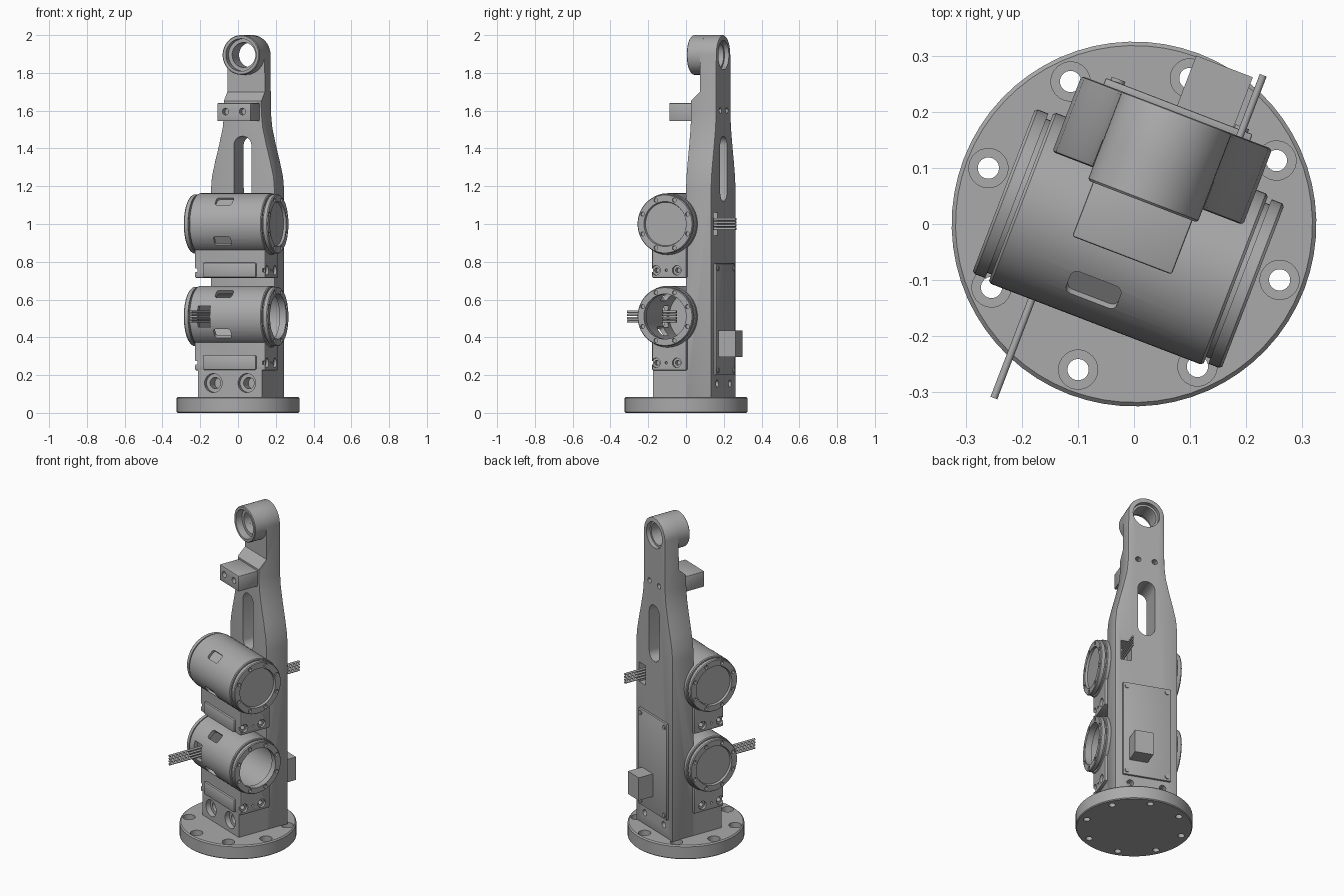
import bpy, bmesh, math
from mathutils import Matrix, Vector

if "Cube" in bpy.data.objects:
    bpy.data.objects.remove(bpy.data.objects["Cube"])

TURN = Matrix.Rotation(math.radians(-21), 4, 'Z')   # whole arm is turned on its base
metal = bpy.data.materials.new("grey_metal")
metal.use_nodes = True
GREY = (0.4, 0.4, 0.4, 1)
metal.diffuse_color = GREY
metal.node_tree.nodes["Principled BSDF"].inputs["Base Color"].default_value = GREY
AXIS = {'x': Matrix.Rotation(math.pi / 2, 4, 'Y'),
        'y': Matrix.Rotation(math.pi / 2, 4, 'X'), 'z': Matrix()}


# Shape helpers: each adds one closed solid to a bmesh
def box(bm, x, y, z, m=Matrix()):
    mid = Vector([(a + b) / 2 for a, b in (x, y, z)])
    size = [b - a for a, b in (x, y, z)]
    return bmesh.ops.create_cube(bm, size=1, matrix=m @ Matrix.Translation(mid) @ Matrix.Diagonal(size + [1]))


def rod(bm, axis, centre, r, length, seg=24):
    bmesh.ops.create_cone(bm, cap_ends=True, segments=seg, radius1=r, radius2=r, depth=length,
                          matrix=Matrix.Translation(centre) @ AXIS[axis])


def prism(bm, points, sweep):
    face = bm.faces.new([bm.verts.new(p) for p in points])
    new = bmesh.ops.extrude_face_region(bm, geom=[face])["geom"]
    bmesh.ops.translate(bm, vec=sweep, verts=[g for g in new if isinstance(g, bmesh.types.BMVert)])
    bmesh.ops.recalc_face_normals(bm, faces=bm.faces)


def lathe(bm, profile, centre, axis, closed=False, seg=64):
    """Revolve (along, radius) points about an axis through centre."""
    side = Vector((0, 0, 1)) if axis != 'z' else Vector((1, 0, 0))
    way = {'x': Vector((1, 0, 0)), 'y': Vector((0, 1, 0)), 'z': Vector((0, 0, 1))}[axis]
    c = Vector(centre)
    vs = [bm.verts.new(c + way * a + side * r) for a, r in profile]
    pairs = list(zip(vs, vs[1:])) + ([(vs[-1], vs[0])] if closed else [])
    es = [bm.edges.new(p) for p in pairs]
    bmesh.ops.spin(bm, geom=vs + es, cent=c, axis=way, angle=2 * math.pi, steps=seg, use_merge=True)
    bmesh.ops.remove_doubles(bm, verts=bm.verts, dist=1e-5)
    bmesh.ops.recalc_face_normals(bm, faces=bm.faces)


def soften(bm, width):
    es = [e for e in bm.edges if e.calc_face_angle(0) > 0.7]
    bmesh.ops.bevel(bm, geom=es, offset=width, segments=2, profile=0.5, affect='EDGES')


def make(name, bm, cut=None):
    """Turn a bmesh into an object, with an optional cutter bmesh."""
    def obj_from(b, n):
        me = bpy.data.meshes.new(n)
        b.to_mesh(me)
        b.free()
        ob = bpy.data.objects.new(n, me)
        bpy.context.collection.objects.link(ob)
        ob.matrix_world = TURN
        return ob
    ob = obj_from(bm, name)
    ob.data.materials.append(metal)
    if cut:
        tool = obj_from(cut, name + "_cutter")
        tool.hide_render = True
        mod = ob.modifiers.new("cut", 'BOOLEAN')
        mod.operation, mod.solver, mod.object, mod.use_self = 'DIFFERENCE', 'EXACT', tool, True
        bpy.context.view_layer.update()
        done = bpy.data.meshes.new_from_object(ob.evaluated_get(bpy.context.evaluated_depsgraph_get()))
        ob.modifiers.clear()
        ob.data = done
        bpy.data.objects.remove(tool)
    bpy.ops.object.select_all(action='DESELECT')
    ob.select_set(True)
    bpy.context.view_layer.objects.active = ob
    bpy.ops.object.shade_smooth_by_angle(angle=math.radians(32))
    return ob


LOW, HIGH, AXIS_Y = 0.51, 1.0, -0.028     # motor housing centres
FRONT, BACK, HALF = 0.068, 0.213, 0.182   # column faces

# Round base flange with counterbored bolt holes
bm, cut = bmesh.new(), bmesh.new()
lathe(bm, [(0, 0), (0, .32), (.005, .325), (.078, .325), (.085, .318), (.085, 0)], (0, 0, 0), 'z')
for k in range(8):
    a = k * math.pi / 4
    p = (.278 * math.cos(a), .278 * math.sin(a))
    rod(cut, 'z', (*p, .04), .019, .2)
    rod(cut, 'z', (*p, .085), .035, .07)
make("base_flange", bm, cut)

# Tapered column with slot, bores and rear wire port
bm, cut = bmesh.new(), bmesh.new()
side = [(HALF, .08), (HALF, 1.18), (.176, 1.25), (.158, 1.33), (.135, 1.42), (.115, 1.51), (.107, 1.59)]
arc = [(.105 * math.cos(t * math.pi / 24), 1.895 + .105 * math.sin(t * math.pi / 24)) for t in range(25)]
outline = side + arc + [(-x, z) for x, z in reversed(side)]
prism(bm, [(x, FRONT, z) for x, z in outline], (0, BACK - FRONT, 0))
soften(bm, .006)
prism(cut, [(-.3, y, z) for y, z in ((0, 1.63), (.06, 1.643), (.12, 1.70), (.12, 2.1), (0, 2.1))], (.6, 0, 0))
slot = [(.05 * math.cos(t * math.pi / 16), (1.415 if t <= 16 else 1.17) + .05 * math.sin(t * math.pi / 16))
        for t in list(range(17)) + list(range(16, 33))]
slot = [s for i, s in enumerate(slot) if i != 17] if slot[16] == slot[17] else slot
prism(cut, [(x, 0, z) for x, z in slot], (0, .4, 0))
rod(cut, 'y', (0, .15, 1.895), .066, .3, 48)
rod(cut, 'y', (0, BACK, 1.895), .078, .05, 48)
rod(cut, 'x', (.005, AXIS_Y, LOW), .15, .41, 64)
box(cut, (.088, .15), (.12, .3), (.94, 1.06))
for s in (-1, 1):
    rod(cut, 'y', (s * .095, BACK, .155), .019, .08)
    rod(cut, 'y', (s * .048, BACK, 1.6), .016, .08)
make("column", bm, cut)

# Bearing eye at the top
bm = bmesh.new()
lathe(bm, [(.043, .101), (.047, .105), (.121, .105), (.121, .066), (.085, .066), (.085, .086), (.043, .086)],
      (0, 0, 1.895), 'y', closed=True)
make("top_bearing_eye", bm)

# Sensor bracket under the eye
bm, cut = bmesh.new(), bmesh.new()
box(bm, (-.095, .095), (-.06, .08), (1.545, 1.64))
soften(bm, .004)
for s in (-1, 1):
    rod(cut, 'y', (s * .048, -.06, 1.595), .018, .08)
make("front_bracket", bm, cut)

# Foot block in front of the column
bm, cut = bmesh.new(), bmesh.new()
box(bm, (-HALF, HALF), (-.117, FRONT + .01), (.08, .232))
for s in (-1, 1):
    rod(cut, 'y', (s * .095, -.117, .158), .05, .06, 32)
    rod(cut, 'y', (s * .095, -.117, .158), .03, .2, 32)
make("foot_block", bm, cut)

# Motor housings, their cradles and wires
cap = [(.225, 0), (.225, .115), (.238, .119), (.238, .153), (.233, .157), (.213, .157),
       (.213, .147), (.205, .147), (.205, .159), (.2, .163)]
left_half = [(-a, r) for a, r in cap]
open_end = [(-.19, 0), (-.19, .14), (.2, .14), (.2, .12)]
for label, zc, hollow in (("lower", LOW, True), ("upper", HIGH, False)):
    centre = (0, AXIS_Y, zc)
    bm, cut = bmesh.new(), bmesh.new()
    right_half = list(reversed(cap))
    lathe(bm, left_half + (right_half[:-2] + [(.238, .12)] + open_end[::-1] if hollow else right_half), centre, 'x')
    for angle in (42, 124):
        m = Matrix.Translation(centre) @ Matrix.Rotation(math.radians(angle), 4, 'X')
        w = box(cut, (-.073, .023), (-.028, .028), (.1 if hollow else .148, .2), m)
        radial = {e for v in w["verts"] for e in v.link_edges
                  if abs((e.verts[0].co - e.verts[1].co).normalized().dot(m.col[2].xyz)) > .9}
        bmesh.ops.bevel(cut, geom=list(radial), offset=.013, segments=4, profile=.5, affect='EDGES')
    for k in range(8):
        a = (k + .5) * math.pi / 4
        for s in (-1, 1):
            rod(cut, 'x', (s * .238, AXIS_Y + .137 * math.cos(a), zc + .137 * math.sin(a)), .011, .024, 16)
    if hollow:
        box(cut, (-.157, -.087), (-.25, -.1), (zc - .055, zc + .055))
    make(label + "_motor_housing", bm, cut)

    # Cradle that carries the housing
    bm, cut = bmesh.new(), bmesh.new()
    base = zc - .285
    box(bm, (-.2, .2), (-.117, FRONT + .01), (base, zc))
    soften(bm, .006)
    rod(cut, 'x', centre, .15, .5, 64)
    for s in (-1, 1):
        rod(cut, 'x', (s * .2, -.035, base + .04), .007, .03, 12)
        for y in (-.094, .024):
            rod(cut, 'x', (s * .2, y, base + .04), .025, .03)
            rod(cut, 'x', (s * .2, y, base + .04), .013, .09)
    make(label + "_cradle", bm, cut)
    bm = bmesh.new()
    box(bm, (-.15, .15), (-.13, -.11), (base + .002, base + .08))
    soften(bm, .008)
    make(label + "_cradle_pad", bm)

    # Ribbon of four wires
    bm = bmesh.new()
    x, y0, y1 = (-.122, -.379, -.1) if hollow else (.12, .11, .33)
    for k in range(4):
        rod(bm, 'y', (x, (y0 + y1) / 2, zc + (k - 1.5) * .017), .0065, y1 - y0, 12)
    make(label + "_wires", bm)

# Rear cover plate, its screws and connector box
bm = bmesh.new()
box(bm, (-.14, .14), (BACK - .005, BACK + .012), (.2, .79))
soften(bm, .003)
make("rear_cover", bm)
bm = bmesh.new()
for x in (-.118, .118):
    for z in (.225, .765):
        rod(bm, 'y', (x, BACK + .012, z), .013, .012, 16)
make("cover_screws", bm)
bm = bmesh.new()
box(bm, (-.004, .104), (BACK, .32), (.295, .435))
make("rear_connector", bm)
